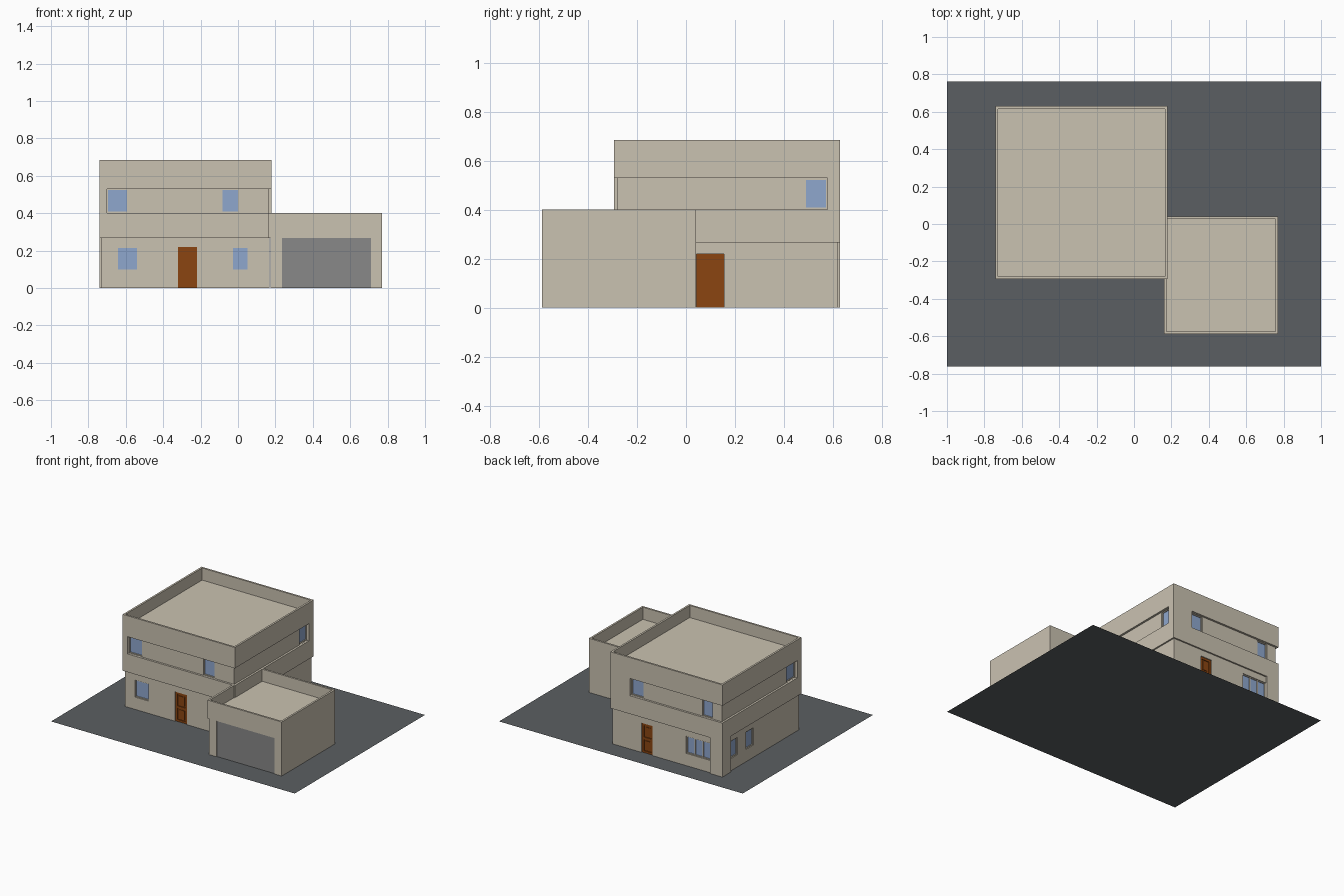
import bpy, bmesh

if "Cube" in bpy.data.objects:
    bpy.data.objects.remove(bpy.data.objects["Cube"])

def mat(name, r, g, b):
    m = bpy.data.materials.new(name)
    lin = [(c / 255 / 12.92 if c < 10 else ((c / 255 + 0.055) / 1.055) ** 2.4) for c in (r, g, b)]
    m.diffuse_color = (*lin, 1)
    m.use_nodes = True
    m.node_tree.nodes["Principled BSDF"].inputs["Base Color"].default_value = m.diffuse_color
    return m

STUCCO = mat("beige_stucco", 202, 194, 177)
GLASS = mat("blue_glass", 143, 167, 206)
WOOD = mat("brown_wood", 139, 69, 17)
GREY = mat("grey_shutter", 136, 136, 136)
ASPHALT = mat("dark_asphalt", 91, 95, 98)

def add_box(bm, x0, x1, y0, y1, z0, z1):
    vs = bmesh.ops.create_cube(bm, size=1)["verts"]
    for v in vs:
        v.co = ((x0, x1)[v.co.x > 0], (y0, y1)[v.co.y > 0], (z0, z1)[v.co.z > 0])

def finish(bm, name, material):
    me = bpy.data.meshes.new(name)
    bm.to_mesh(me)
    bm.free()
    me.materials.append(material)
    ob = bpy.data.objects.new(name, me)
    bpy.context.collection.objects.link(ob)
    return ob

def boxes(name, material, *dims):
    bm = bmesh.new()
    for d in dims:
        add_box(bm, *d)
    return finish(bm, name, material)

def parapet_block(name, x0, x1, y0, y1, z0, z1, rim=0.02, depth=0.09):
    """Block whose top is sunk inside a thin rim."""
    bm = bmesh.new()
    add_box(bm, x0, x1, y0, y1, z0, z1)
    bm.normal_update()
    top = max(bm.faces, key=lambda f: f.calc_center_median().z)
    bmesh.ops.inset_region(bm, faces=[top], thickness=rim)
    new = bmesh.ops.extrude_face_region(bm, geom=[top])["geom"]
    bmesh.ops.delete(bm, geom=[top], context='FACES_ONLY')
    for v in new:
        if isinstance(v, bmesh.types.BMVert):
            v.co.z -= depth
    bmesh.ops.recalc_face_normals(bm, faces=bm.faces)
    return finish(bm, name, STUCCO)

# House outline and wall setbacks
X0, X1, Y0, Y1 = -0.74, 0.18, -0.295, 0.63
LOW, UP = 0.011, 0.015

def side_box(side, inset, u0, u1, z0, z1, d0, d1):
    """Box on a wall: u along the wall, d = depth behind its surface."""
    if side == "front":
        return (u0, u1, Y0 + inset + d0, Y0 + inset + d1, z0, z1)
    if side == "back":
        return (u0, u1, Y1 - inset - d1, Y1 - inset - d0, z0, z1)
    if side == "left":
        return (X0 + inset + d0, X0 + inset + d1, u0, u1, z0, z1)
    return (X1 - inset - d1, X1 - inset - d0, u0, u1, z0, z1)

# Ground sheet
bm = bmesh.new()
bmesh.ops.create_grid(bm, x_segments=1, y_segments=1, size=1)
for v in bm.verts:
    v.co.y *= 0.763
finish(bm, "ground_sheet", ASPHALT)

# Set-back storeys, overhanging floor band, flush corner piers and roof
lower = boxes("lower_walls", STUCCO, (X0 + LOW, X1 - LOW, Y0 + LOW, Y1 - LOW, 0.001, 0.27))
upper = boxes("upper_walls", STUCCO, (X0 + UP, X1 - UP, Y0 + UP, Y1 - UP, 0.395, 0.535))
boxes("floor_band", STUCCO, (X0, X1, Y0, Y1, 0.267, 0.402))
parapet_block("main_roof", X0, X1, Y0, Y1, 0.53, 0.685)
boxes("corner_piers", STUCCO,
      (X0, -0.637, 0.53, Y1, 0.001, 0.267),
      (X0, -0.70, Y0, -0.25, 0.402, 0.53),
      (0.02, X1, 0.577, Y1, 0.402, 0.53))

# Openings: (side, start, end, panes)
low_windows = [("front", -0.648, -0.535, 1), ("front", -0.034, 0.056, 1),
               ("left", 0.435, 0.53, 1), ("left", 0.25, 0.34, 1),
               ("back", -0.637, -0.435, 3)]
up_windows = [("front", -0.70, -0.588, 1), ("front", -0.088, 0.006, 1),
              ("right", 0.485, 0.577, 1), ("left", -0.25, -0.145, 1),
              ("back", -0.085, 0.02, 1), ("back", -0.65, -0.565, 1)]
doors = [("front", -0.32, -0.22), ("back", -0.16, -0.068), ("right", 0.042, 0.155)]

def cut(wall, dims):
    cutter = boxes("cutter", STUCCO, *dims)
    cutter.hide_render = True
    mod = wall.modifiers.new("openings", 'BOOLEAN')
    mod.object, mod.solver = cutter, 'EXACT'
    bpy.context.view_layer.objects.active = wall
    bpy.ops.object.modifier_apply(modifier=mod.name)
    bpy.data.objects.remove(cutter)

cut(lower, [side_box(s, LOW, a, b, 0.092, 0.22, -0.01, 0.018) for s, a, b, n in low_windows]
    + [side_box(s, LOW, a, b, -0.01, 0.22, -0.01, 0.018) for s, a, b in doors])
cut(upper, [side_box(s, UP, a, b, 0.403, 0.529, -0.01, 0.018) for s, a, b, n in up_windows])

# Windows: glass plate with a thin frame and mullions
def window(name, side, inset, a, b, z0, z1, panes):
    boxes(name + "_glass", GLASS, side_box(side, inset, a, b, z0, z1, 0.012, 0.018))
    t = 0.006
    bars = [(a, b, z0, z0 + t), (a, b, z1 - t, z1)]
    for i in range(panes + 1):
        c = a + t / 2 + (b - a - t) * i / panes
        bars.append((c - t / 2, c + t / 2, z0 + t, z1 - t))
    boxes(name + "_frame", STUCCO, *[side_box(side, inset, *r, 0.006, 0.018) for r in bars])

for i, (s, a, b, n) in enumerate(low_windows):
    window(f"lower_window_{i + 1}", s, LOW, a, b, 0.092, 0.22, n)
for i, (s, a, b, n) in enumerate(up_windows):
    window(f"upper_window_{i + 1}", s, UP, a, b, 0.403, 0.529, n)

# Doors: slab with stiles and rails around two sunk panels
for s, a, b in doors:
    t = 0.016
    parts = [(a, b, 0.001, 0.22, 0.013, 0.018)]
    parts += [(u, u + t, 0.001, 0.22, 0.007, 0.013) for u in (a, b - t)]
    parts += [(a + t, b - t, z0, z1, 0.007, 0.013)
              for z0, z1 in ((0.001, 0.016), (0.10, 0.117), (0.203, 0.22))]
    parts += [(a + 1.6 * t, b - 1.6 * t, z0, z0 + 0.066, 0.009, 0.013) for z0 in (0.025, 0.127)]
    boxes(s + "_door", WOOD, *[side_box(s, LOW, *p) for p in parts])

# Garage: body, front piers, roof block and shutter
boxes("garage_walls", STUCCO,
      (0.173, 0.77, -0.575, 0.04, 0.001, 0.267),
      (0.173, 0.235, -0.588, -0.575, 0.001, 0.267),
      (0.71, 0.77, -0.588, -0.575, 0.001, 0.267))
parapet_block("garage_roof", 0.16, 0.77, -0.588, 0.04, 0.267, 0.402)
boxes("garage_shutter", GREY, (0.235, 0.71, -0.583, -0.575, 0.001, 0.267))
